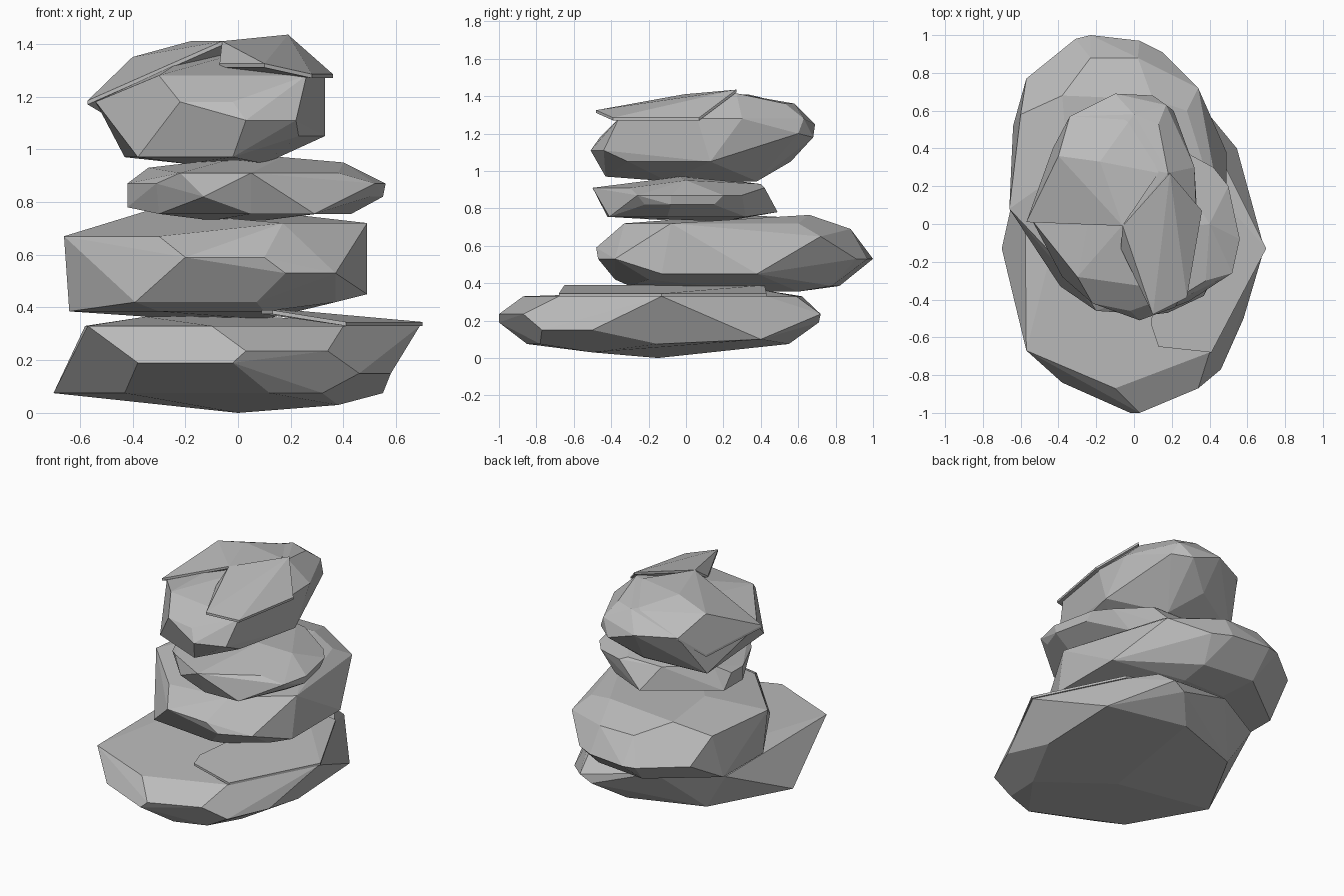
import bpy
import bmesh
from math import radians

# Remove the default object
default = bpy.data.objects.get("Cube")
if default:
    bpy.data.objects.remove(default, do_unlink=True)


def make_material(name, colour):
    material = bpy.data.materials.new(name)
    material.use_nodes = True
    material.diffuse_color = colour
    shader = material.node_tree.nodes["Principled BSDF"]
    shader.inputs["Base Color"].default_value = colour
    shader.inputs["Roughness"].default_value = 0.9
    return material


stone_grey = make_material("stone grey", (0.5, 0.5, 0.5, 1))


def make_stone(name, levels, thickness=0):
    """Wrap a faceted stone around corner points grouped by height.
    A thickness repeats the corners lower down, giving a split-off plate."""
    bm = bmesh.new()
    for height, corners in levels.items():
        for x, y in corners:
            bm.verts.new((x, y, height))
            if thickness:
                bm.verts.new((x, y, height - thickness))
    hull = bmesh.ops.convex_hull(bm, input=bm.verts[:])
    unused = set(hull["geom_interior"]) | set(hull["geom_unused"])
    loose = [item for item in unused if isinstance(item, bmesh.types.BMVert)]
    bmesh.ops.delete(bm, geom=loose, context="VERTS")

    # Merge nearly level triangles into broad chiselled facets
    bmesh.ops.dissolve_limit(bm, angle_limit=radians(6),
                             verts=bm.verts[:], edges=bm.edges[:])
    bmesh.ops.recalc_face_normals(bm, faces=bm.faces[:])

    mesh = bpy.data.meshes.new(name)
    bm.to_mesh(mesh)
    bm.free()
    mesh.materials.append(stone_grey)
    stone = bpy.data.objects.new(name, mesh)
    bpy.context.scene.collection.objects.link(stone)
    return stone


# Wide base stone
make_stone("base_stone", {
    0: [(0, -.15)],
    .03: [(.38, -.5)],
    .075: [(-.7, -.13), (-.43, -.6), (.12, -.85), (.32, -.78),
           (.55, -.15), (.05, .55), (-.42, .38)],
    .1: [(.545, .4)],
    .15: [(.46, -.77), (.58, -.5)],
    .19: [(-.38, -.84), (-.02, -1), (.2, .71)],
    .235: [(.03, -1), (.34, -.87), (.28, .72)],
    .33: [(-.57, -.67), (-.1, -.87), (.4, -.68), (.69, -.13),
          (.41, .43), (.3, .59), (-.2, .62), (-.58, .41)],
    .365: [(.1, -.5), (-.35, -.3), (.1, .4), (-.35, .2)],
})

# Split layer lying on the base stone
make_stone("base_stone_layer", {
    .345: [(.41, -.68), (.7, -.13), (.42, .43)],
    .39: [(.13, -.65), (.09, -.53), (.16, -.46), (.2, .42)],
}, thickness=.015)

# Second stone, pushed towards the back
make_stone("lower_middle_stone", {
    .355: [(-.43, .3), (.1, .38), (-.2, .6), (.1, .6)],
    .385: [(-.64, .1), (-.3, -.26), (.1, -.3), (-.64, .52),
           (.1, .78), (-.25, .82)],
    .42: [(-.39, -.33), (.07, -.38), (.37, -.2)],
    .45: [(.49, -.13), (.49, .38)],
    .53: [(.18, -.47), (.37, -.38), (.33, .61), (.15, .91),
          (.03, .97), (-.23, 1), (-.31, .98), (-.57, .77)],
    .59: [(-.2, -.46), (.1, -.48)],
    .65: [(.34, .72)],
    .67: [(-.66, .08), (-.3, -.3), (-.6, .58)],
    .69: [(-.23, .88), (.02, .88), (.15, .75), (.34, .58)],
    .72: [(.17, -.33), (.49, -.08), (.28, .6)],
    .745: [(-.38, .68)],
    .765: [(-.35, .3), (-.01, .57), (.1, .66), (.1, .3)],
})

# Thin flat stone
make_stone("upper_middle_stone", {
    .73: [(-.1, 0), (.17, 0), (.1, .2)],
    .755: [(-.3, -.2), (.05, -.42), (.29, -.41), (.43, -.1), (.3, .32)],
    .78: [(-.42, 0), (-.42, .2), (0, .49)],
    .82: [(-.13, -.42), (.5, -.22), (.55, -.08), (.5, .15)],
    .87: [(-.42, 0), (-.42, .12), (-.31, -.25), (.56, -.08),
          (.5, .2), (.42, .3), (.52, -.26)],
    .91: [(-.22, -.35), (.05, -.5), (.38, -.3), (.2, .42)],
    .93: [(-.34, .2), (-.1, .4), (.15, .4)],
    .95: [(.4, 0)],
    .97: [(.17, -.03), (0, .1)],
})

# Tall top stone
make_stone("top_stone", {
    .945: [(-.2, -.1), (.1, -.1), (.05, .38), (-.2, .3)],
    .97: [(-.43, .39), (-.38, -.28), (-.02, -.43)],
    1.05: [(.23, -.31), (.33, .13), (-.08, .56)],
    1.11: [(.03, -.51), (.22, -.44)],
    1.18: [(-.54, .02), (-.22, -.42), (-.02, -.46), (.1, .68)],
    1.2: [(.21, .6)],
    1.25: [(-.1, .69), (-.34, .57)],
    1.28: [(-.3, -.28), (.26, -.36), (.33, .06), (.32, .3),
           (.17, .63), (-.36, .4)],
    1.36: [(-.06, -.02), (0, .58), (.13, .53), (-.18, .33)],
    1.415: [(.18, .27)],
})

# Split layers overhanging the top stone
make_stone("top_stone_left_layer", {
    1.1: [(-.43, .4)],
    1.185: [(-.57, .01)],
    1.25: [(-.34, .57)],
    1.35: [(-.4, .36), (0, .58)],
    1.41: [(-.06, -.01), (-.18, .33), (.13, .27)],
}, thickness=.015)
make_stone("top_stone_right_layer", {
    1.285: [(.28, -.39), (.36, .07)],
    1.325: [(.1, -.48), (-.07, -.13)],
    1.41: [(-.06, -.01)],
    1.435: [(.19, .27)],
}, thickness=.015)
